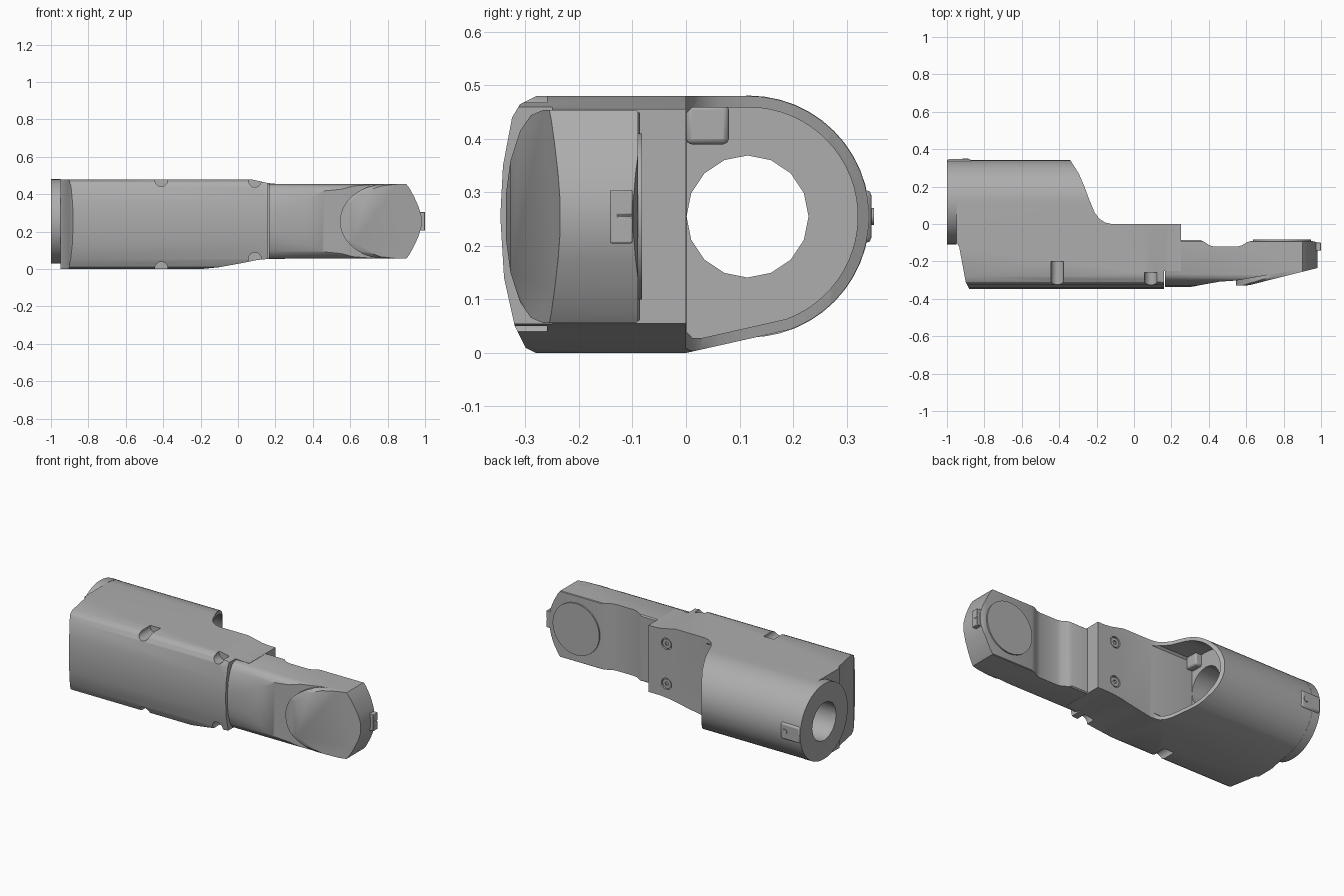
import bpy, bmesh
from math import sin, cos, radians

old = bpy.data.objects.get("Cube")
if old:
    bpy.data.objects.remove(old, do_unlink=True)

grey = bpy.data.materials.new("matte grey")
grey.use_nodes = True
COLOUR = (0.42, 0.42, 0.42, 1)
grey.diffuse_color = COLOUR
grey.node_tree.nodes["Principled BSDF"].inputs["Base Color"].default_value = COLOUR
MID = 0.255  # height of the long axis


def prism(name, axis, pts, lo, hi):
    """Extrude a flat outline along one axis."""
    place = {"x": lambda p, d: (d, *p),
             "y": lambda p, d: (p[0], d, p[1]),
             "z": lambda p, d: (*p, d)}[axis]
    bm = bmesh.new()
    ends = [[bm.verts.new(place(p, d)) for p in pts] for d in (lo, hi)]
    for ring in ends:
        bm.faces.new(ring)
    for i in range(len(pts)):
        j = (i + 1) % len(pts)
        bm.faces.new((ends[0][i], ends[0][j], ends[1][j], ends[1][i]))
    bmesh.ops.recalc_face_normals(bm, faces=bm.faces)
    mesh = bpy.data.meshes.new(name)
    bm.to_mesh(mesh)
    bm.free()
    mesh.materials.append(grey)
    ob = bpy.data.objects.new(name, mesh)
    bpy.context.collection.objects.link(ob)
    return ob


def arc(cx, cy, r, a0, a1, n, wide=1):
    angles = [radians(a0 + (a1 - a0) * i / n) for i in range(n + 1)]
    return [(cx + wide * r * cos(a), cy + r * sin(a)) for a in angles]


def disc(name, axis, cx, cy, r, lo, hi, n=32):
    return prism(name, axis, arc(cx, cy, r, 0, 360, n)[:-1], lo, hi)


def block(name, x, y, z, round_edge=0):
    ob = prism(name, "z", [(x[0], y[0]), (x[1], y[0]), (x[1], y[1]), (x[0], y[1])], *z)
    if round_edge:
        mod = ob.modifiers.new("rounding", "BEVEL")
        mod.width, mod.segments = round_edge, 2
    return ob


def mirrored(pts):
    """Close a lower outline with its reflection about the long axis."""
    return pts + [(u, 2 * MID - v) for u, v in reversed(pts) if v != MID]


def combine(ob, tool, how):
    mod = ob.modifiers.new("cut", "BOOLEAN")
    mod.operation, mod.solver, mod.object = how, "EXACT", tool
    bpy.context.view_layer.objects.active = ob
    bpy.ops.object.modifier_apply(modifier=mod.name)
    bpy.data.objects.remove(tool, do_unlink=True)


# Main housing: cross section trimmed by its plan and front outlines
section = [(0, 0), (-.28, 0), (-.3, .01), (-.32, .05), (-.34, .14), (-.347, MID),
           (-.342, .35), (-.325, .44), (-.31, .465), (-.28, .48)]
section += arc(.117, MID, .225, 90, -70, 28)
housing = prism("housing", "x", section, -1.2, 1.2)
plan = [(-.95, .5), (-.95, -.1), (-.935, -.12), (-.9, -.31), (-.875, -.36), (.16, -.36),
        (.16, -.25), (.25, -.25), (.25, 0), (-.12, 0), (-.155, .008), (-.185, .028),
        (-.21, .06), (-.235, .12), (-.265, .2), (-.295, .27), (-.34, .34), (-.34, .5)]
combine(housing, prism("plan", "z", plan, -.2, .7), "INTERSECT")
front = [(-1.2, -.03), (-.3, -.03), (-.22, -.002), (-.1, .01), (0, .028), (.1, .048),
         (.17, .055), (.3, .055), (.3, .455), (.2, .456), (.16, .46), (.07, .48),
         (-.02, .5), (-1.2, .5)]
combine(housing, prism("front", "y", front, -.6, .6), "INTERSECT")

# Open sleeve pocket
pocket = [(.001, .04), (.012, .028), (.03, .028)] + arc(.117, MID, .204, -70, 90, 28) + [(.012, .459), (.001, .448)]
combine(housing, prism("pocket", "x", pocket, -.4, .1), "DIFFERENCE")

# Collar on the end, with the bore through both
collar = disc("end_collar", "x", .117, MID, .226, -1, -.949, 48)
for part in (housing, collar):
    combine(part, disc("bore", "x", .115, MID, .114, -1.1, -.38, 16), "DIFFERENCE")

# Fastener notches along the top and bottom front edges
for x, depth, top, bottom in ((-.41, -.2, .475, .005), (.09, -.26, .472, .055)):
    for z in (top, bottom):
        combine(housing, disc("notch", "y", x, z, .034, -.4, depth, 20), "DIFFERENCE")

# Counterbored screws on the rear mounting face
for side, z in (("upper", MID + .12), ("lower", MID - .12)):
    combine(housing, disc("counterbore", "y", .13, z, .034, -.012, .05), "DIFFERENCE")
    screw = disc(side + "_screw", "y", .13, z, .028, -.02, -.003)
    combine(screw, disc("socket", "y", .13, z, .012, -.012, .05, 6), "DIFFERENCE")

# Pocket boss and the rear latch tab
block("pocket_boss", (-.41, -.36), (0, .08), (.39, .465), .01)
latch = block("latch_tab", (-1, -.87), (.29, .347), (.205, .305), .012)
disc("latch_screw", "y", -.9, MID, .016, .34, .351, 16)

# Arm: neck and head
arm_section = mirrored([(-.07, .075), (-.095, .055), (-.265, .055), (-.29, .066),
                        (-.31, .095), (-.328, .15), (-.336, .21)])
arm = prism("arm", "x", arm_section, 0, 1.2)
arm_plan = [(.165, -.4), (.3, -.337), (.38, -.322), (.46, -.308), (.55, -.302),
            (.985, -.225), (.985, -.1), (.95, -.09), (.63, -.09), (.605, -.097),
            (.575, -.115), (.55, -.121), (.43, -.121), (.405, -.115), (.375, -.095),
            (.355, -.086), (.165, -.086)]
combine(arm, prism("plan", "z", arm_plan, -.2, .7), "INTERSECT")
tip = [(.9, .056), (.915, .075), (.94, .12), (.965, .175), (.98, .225)]
outline = mirrored([(.1, .056)] + tip)
combine(arm, prism("front", "y", outline, -.6, .6), "INTERSECT")

# Raised sloping pad on the front of the head
pad_outline = mirrored(tip) + arc(.79, MID, .199, 90, 270, 28, 1.23)
pad = prism("head_pad", "y", pad_outline, -.4, -.13)
ramp = [(.5, -.325), (.56, -.329), (.6, -.329), (.62, -.326), (1.1, -.205), (1.1, -.2), (.5, -.2)]
combine(pad, prism("ramp", "z", ramp, -.2, .7), "INTERSECT")
combine(pad, prism("pad_section", "x", arm_section, 0, 1.2), "INTERSECT")

# Round cover behind the head and the button at its tip
disc("rear_cover", "y", .79, MID, .155, -.1, -.082, 48)
button = block("tip_button", (.96, 1), (-.142, -.1), (.205, .305), .01)
combine(button, block("button_slot", (.994, 1.1), (-.128, -.09), (.252, .258)), "DIFFERENCE")

# Smooth shading with crisp edges
bpy.ops.object.select_all(action="DESELECT")
for ob in bpy.context.collection.objects:
    if ob.type == "MESH" and ob.data.materials and ob.data.materials[0] == grey:
        ob.select_set(True)
        bpy.context.view_layer.objects.active = ob
bpy.ops.object.shade_smooth_by_angle(angle=radians(32))
